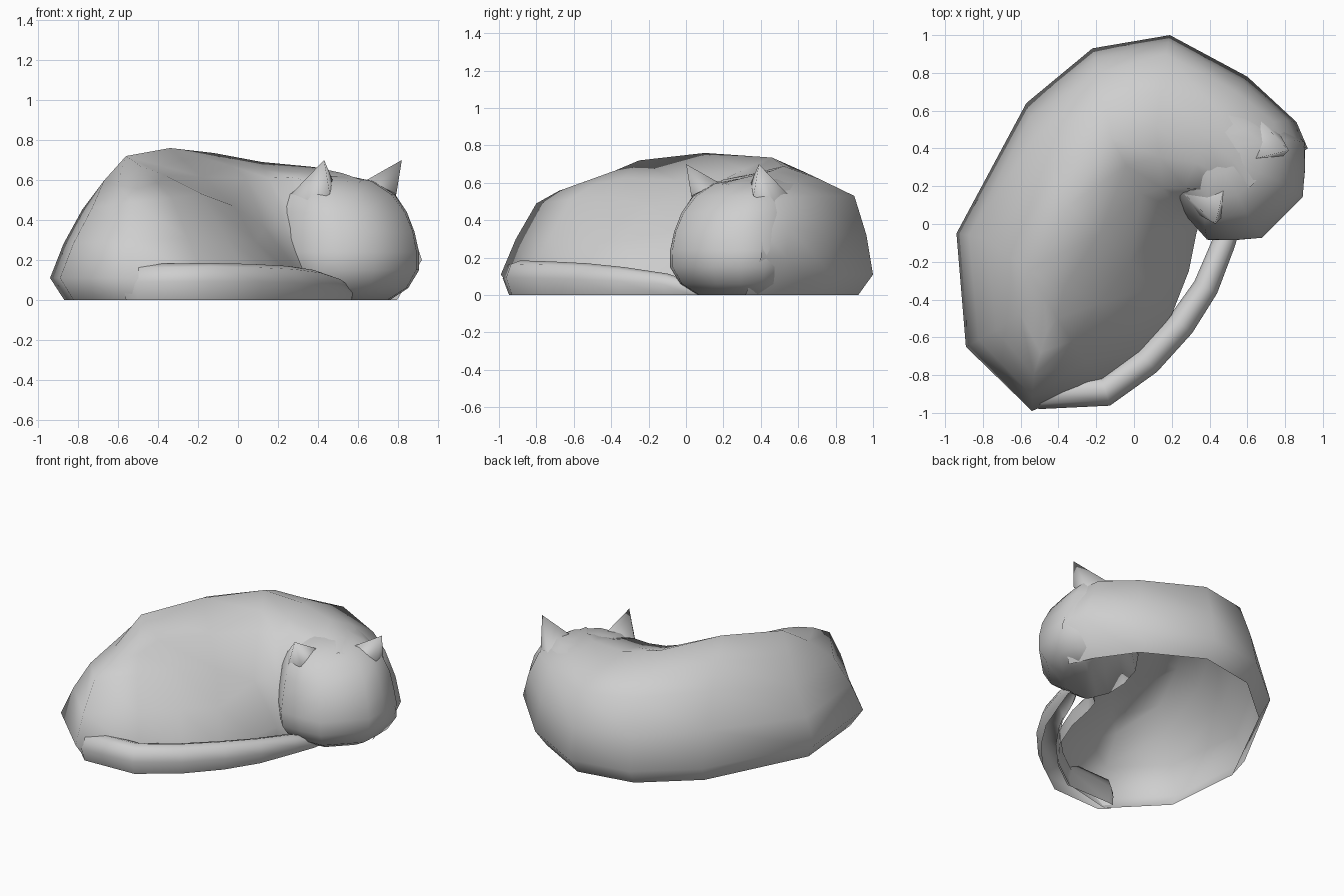
import bpy, math
from mathutils import Vector

if "Cube" in bpy.data.objects:
    bpy.data.objects.remove(bpy.data.objects["Cube"])

fur = bpy.data.materials.new("grey_fur")
fur.diffuse_color = (0.62, 0.62, 0.62, 1)
fur.use_nodes = True
fur.node_tree.nodes["Principled BSDF"].inputs["Base Color"].default_value = fur.diffuse_color


def make_object(name, verts, faces, angle=70):
    mesh = bpy.data.meshes.new(name)
    mesh.from_pydata([tuple(v) for v in verts], [], faces)
    mesh.materials.append(fur)
    obj = bpy.data.objects.new(name, mesh)
    bpy.context.collection.objects.link(obj)
    bpy.ops.object.select_all(action='DESELECT')
    obj.select_set(True)
    bpy.context.view_layer.objects.active = obj
    bpy.ops.object.mode_set(mode='EDIT')
    bpy.ops.mesh.select_all(action='SELECT')
    bpy.ops.mesh.remove_doubles(threshold=0.002)
    bpy.ops.mesh.normals_make_consistent(inside=False)
    bpy.ops.object.mode_set(mode='OBJECT')
    bpy.ops.object.shade_smooth_by_angle(angle=math.radians(angle))
    return obj


def loft(rows, closed=False):
    """Join equal-length rows of points with quads."""
    n = len(rows[0])
    verts = [p for row in rows for p in row]
    faces = []
    for i in range(len(rows) - 1):
        for j in range(n if closed else n - 1):
            k = (j + 1) % n
            faces.append((i * n + j, i * n + k, (i + 1) * n + k, (i + 1) * n + j))
    return verts, faces


# Curled body: arches from rump to neck, open underneath
# widest outer point, outer shoulder, spine, inner flank, inner base
sections = [
    ((-.54, -.99), (-.53, -.80, .49), (-.46, -.56, .60), (-.53, -.80, .49), (-.54, -.99)),
    ((-.89, -.65), (-.73, -.56, .46), (-.48, -.38, .665), (-.33, -.62, .51), (-.17, -.83)),
    ((-.94, -.05), (-.78, -.08, .45), (-.56, -.25, .72), (-.18, -.42, .53), (.05, -.67)),
    ((-.57, .64), (-.52, .46, .57), (-.34, .10, .76), (-.02, -.20, .47), (.20, -.48)),
    ((-.22, .93), (-.19, .80, .56), (-.12, .46, .735), (.04, .16, .61), (.29, -.25)),
    ((.19, 1.0), (.17, .90, .53), (.12, .52, .69), (.15, .19, .61), (.33, -.05)),
    ((.60, .78), (.54, .70, .53), (.38, .46, .665), (.27, .19, .615), (.36, .05)),
    ((.86, .54), (.74, .54, .52), (.52, .34, .635), (.40, .18, .58), (.42, .10)),
    ((.92, .40), (.80, .40, .49), (.62, .20, .60), (.50, .12, .50), (.50, .15)),
]
rows = []
for k, (outer, shoulder, spine, flank, inner) in enumerate(sections):
    o, i = Vector((*outer, .11)), Vector((*inner, .11))
    if k > 6:
        o.z = .2
    inward = Vector((spine[0] - o.x, spine[1] - o.y, 0)).normalized()
    base = o + inward * (.15 if k > 6 else .08)
    base.z = 0
    toe = base if outer == inner else Vector((i.x, i.y, 0))
    s, r, f = Vector(shoulder), Vector(spine), Vector(flank)
    upper = (s + r) / 2 + Vector((0, 0, .012))
    mid = (o + s) / 2 - inward * .015
    inner_up = upper if outer == inner else (r + f) / 2
    inner_mid = mid if outer == inner else (i + f) / 2
    if k == 4:  # hollow between thigh and chest
        inner_mid += Vector((-.03, .03, 0))
    rows.append([base, o, mid, s, upper, r, inner_up, f, inner_mid, i, toe])
make_object("body", *loft(rows), angle=80)


def head_point(side, forward, z):
    """Head coordinates, turned 45 degrees to face front right."""
    u, c = .58 + side, math.sqrt(.5)
    return Vector(((u + forward) * c, (u - forward) * c, z))


# Head: stacked outlines, half width / cheek depth / nose depth / back depth
levels = [
    (.00, .23, .27, .38, .20), (.06, .31, .31, .48, .13),
    (.15, .36, .34, .53, .04), (.24, .365, .33, .53, -.03),
    (.34, .35, .31, .51, -.05), (.44, .33, .28, .46, -.05),
    (.53, .29, .24, .38, -.05), (.595, .20, .17, .28, -.05),
    (.62, .11, .09, .15, -.05),
]
rows = []
for z, w, cheek, nose, back in levels:
    half = [(.42 * w, nose), (.74 * w, cheek * .5 + nose * .5), (w, cheek),
            (.97 * w, (cheek + back) / 2), (.9 * w, back)]
    rows.append([head_point(s, v, z) for s, v in half]
                + [head_point(-s, v, z) for s, v in reversed(half)])
verts, faces = loft(rows, closed=True)
n = len(rows[0])
faces += [tuple(range(n)), tuple(range(len(verts) - n, len(verts)))]
make_object("head", verts, faces)

# Pointed ears with broad bases
for name, m in (("left_ear", -1), ("right_ear", 1)):
    ring = [(.12, .21, .60), (.235, .305, .53), (.305, .20, .47), (.28, .05, .51)]
    pts = [head_point(m * s, v, z) for s, v, z in ring]
    pts.append(head_point(m * .275, .304, .70))
    make_object(name, pts, [(j, (j + 1) % 4, 4) for j in range(4)], angle=110)

# Tail: tapering half tube wrapped along the front, open underneath
path = [(-.55, -.87, .04, .10), (-.50, -.895, .085, .18), (-.15, -.885, .08, .185),
        (.07, -.725, .078, .18), (.25, -.53, .075, .17), (.38, -.335, .068, .15),
        (.475, -.10, .062, .115), (.54, .04, .04, .07), (.57, .12, .01, .01)]
profile = [(-.6, 0), (-1, .5), (-.65, .9), (0, 1), (.65, .9), (1, .5), (.6, 0)]
rows = []
for k, (x, y, w, h) in enumerate(path):
    a, b = path[max(k - 1, 0)], path[min(k + 1, len(path) - 1)]
    t = Vector((b[0] - a[0], b[1] - a[1], 0)).normalized()
    side = Vector((t.y, -t.x, 0))
    rows.append([Vector((x, y, h * pz)) + side * w * px for px, pz in profile])
make_object("tail", *loft(rows))
